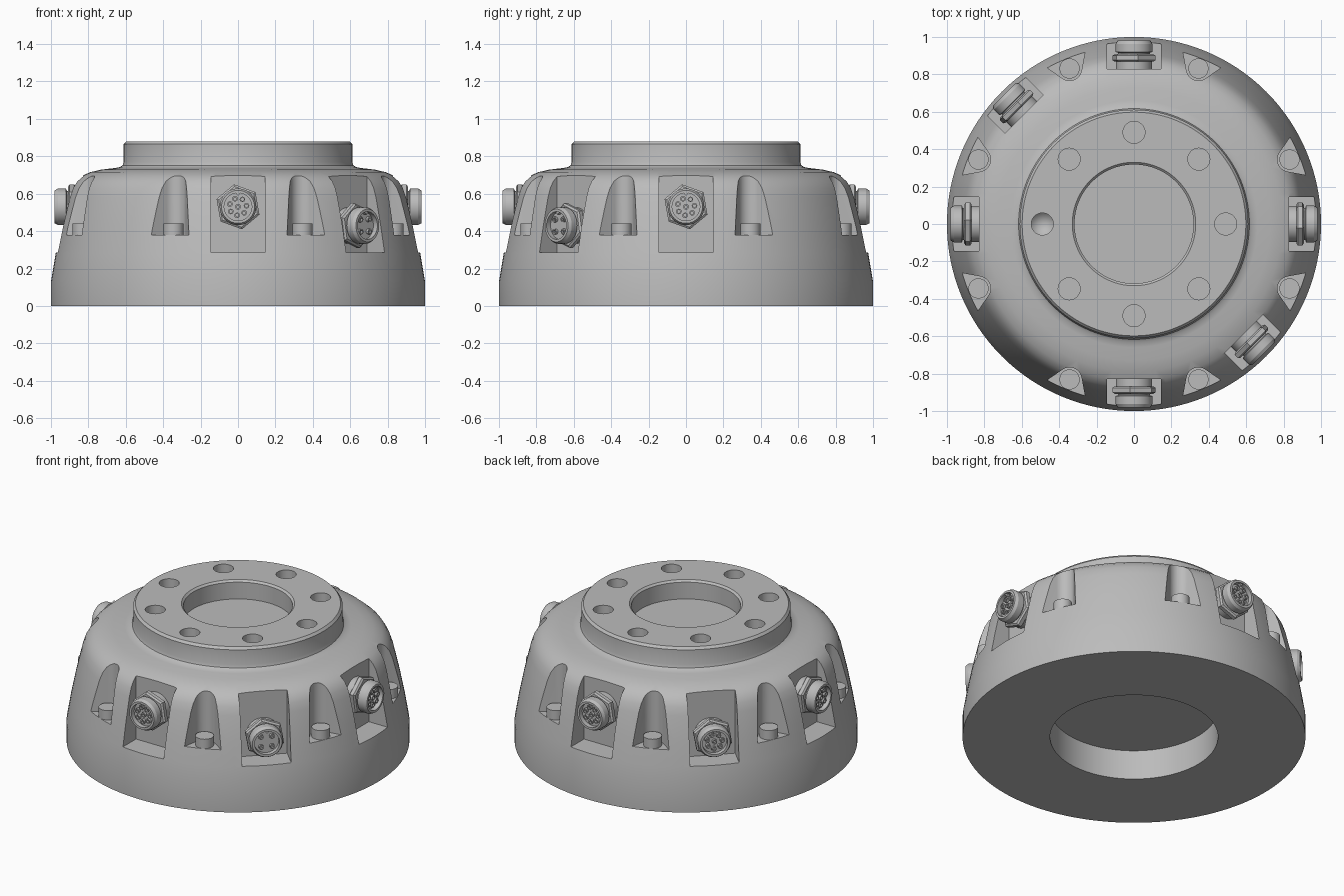
import bpy, bmesh, math
from mathutils import Matrix, Vector

if "Cube" in bpy.data.objects:
    bpy.data.objects.remove(bpy.data.objects["Cube"], do_unlink=True)

grey = bpy.data.materials.new("machined grey")
grey.use_nodes = True
colour = (0.5, 0.5, 0.5, 1)
grey.diffuse_color = colour
grey.node_tree.nodes["Principled BSDF"].inputs["Base Color"].default_value = colour


def lathe(bm, profile, segs, matrix=Matrix(), phase=0.0):
    """Spin a closed (radius, height) profile; radius 0 becomes a pole."""
    rings = []
    for r, z in profile:
        if r == 0:
            rings.append([bm.verts.new(matrix @ Vector((0, 0, z)))] * segs)
        else:
            angles = [phase + math.tau * i / segs for i in range(segs)]
            rings.append([bm.verts.new(matrix @ Vector((r * math.cos(a), r * math.sin(a), z)))
                          for a in angles])
    for low, high in zip(rings, rings[1:]):
        for i in range(segs):
            j = (i + 1) % segs
            corners = list(dict.fromkeys((low[i], low[j], high[j], high[i])))
            bm.faces.new(corners)


def cylinder(bm, r, z0, z1, segs, matrix=Matrix(), phase=0.0):
    lathe(bm, [(0, z0), (r, z0), (r, z1), (0, z1)], segs, matrix, phase)


def prism(bm, outline, z0, z1, matrix):
    """Extrude a flat outline from z0 to z1."""
    base = bm.faces.new([bm.verts.new(matrix @ Vector((x, y, z0))) for x, y in outline])
    grown = bmesh.ops.extrude_face_region(bm, geom=[base])["geom"]
    bmesh.ops.translate(bm, vec=(0, 0, z1 - z0),
                        verts=[v for v in grown if isinstance(v, bmesh.types.BMVert)])


def finish(bm, name):
    bmesh.ops.recalc_face_normals(bm, faces=bm.faces)
    mesh = bpy.data.meshes.new(name)
    bm.to_mesh(mesh)
    bm.free()
    mesh.materials.append(grey)
    obj = bpy.data.objects.new(name, mesh)
    bpy.context.collection.objects.link(obj)
    return obj


def activate(obj):
    bpy.ops.object.select_all(action='DESELECT')
    obj.select_set(True)
    bpy.context.view_layer.objects.active = obj


def smooth(obj):
    activate(obj)
    bpy.ops.object.shade_smooth_by_angle(angle=math.radians(28))


def turn(degrees):
    return Matrix.Rotation(math.radians(degrees), 4, 'Z')


# Domed housing with raised flange, shallow top bore and wide bottom bore
bm = bmesh.new()
lathe(bm, [(0, 0.19), (0.49, 0.19), (0.49, 0), (1, 0), (1, 0.13), (0.975, 0.28),
           (0.945, 0.43), (0.91, 0.58), (0.893, 0.63), (0.872, 0.665), (0.84, 0.693),
           (0.79, 0.715), (0.73, 0.729), (0.66, 0.737), (0.632, 0.742), (0.617, 0.752),
           (0.611, 0.77), (0.611, 0.865), (0.598, 0.88), (0.33, 0.88), (0.318, 0.868),
           (0.318, 0.76), (0, 0.76)], 128)
housing = finish(bm, "housing")

# Cutters: flange bolt holes, screw recesses and connector pockets
bm = bmesh.new()
for k in range(8):
    hole = turn(45 * k) @ Matrix.Translation((0.49, 0, 0))
    tip = 0.69 if k == 4 else 0.75
    lathe(bm, [(0, tip), (0.059, 0.75), (0.059, 1), (0, 1)], 32, hole)

    flare = math.radians(33)
    reach = 0.25
    arc = [math.pi / 2 + flare + (math.pi - 2 * flare) * i / 12 for i in range(13)]
    outline = [(0.9 + 0.065 * math.cos(a), 0.065 * math.sin(a)) for a in arc]
    x, y = outline[0]
    tail = (x + reach * math.cos(flare), y + reach * math.sin(flare))
    outline = [tail] + outline + [(tail[0], -tail[1])]
    prism(bm, outline, 0.38, 0.9, turn(22.5 + 45 * k))

straight = [0, 90, 180, 270]
diagonal = [135, 315]
for angle in straight + diagonal:
    pocket = [(0.83, -0.145), (1.2, -0.145), (1.2, 0.145), (0.83, 0.145)]
    prism(bm, pocket, 0.285, 0.9, turn(angle))
cutter = finish(bm, "recess_cutter")
cutter.hide_render = True

cut = housing.modifiers.new("recesses", 'BOOLEAN')
cut.operation = 'DIFFERENCE'
cut.solver = 'EXACT'
cut.object = cutter
activate(housing)
bpy.ops.object.modifier_apply(modifier=cut.name)
bpy.data.objects.remove(cutter, do_unlink=True)
smooth(housing)

# Round screw heads standing in the recesses
for k in range(8):
    bm = bmesh.new()
    cylinder(bm, 0.054, 0.37, 0.44, 32, turn(22.5 + 45 * k) @ Matrix.Translation((0.9, 0, 0)))
    smooth(finish(bm, f"screw_head_{k + 1}"))


# Panel connectors: threaded barrel, hex nut, open collar and contacts
def connector(angle, height, contacts, name):
    out = (Matrix.Translation((0, 0, height)) @ turn(angle)
           @ Matrix.Rotation(math.pi / 2, 4, 'Y'))
    bm = bmesh.new()
    lathe(bm, [(0, 0.82), (0.097, 0.82), (0.097, 0.87), (0.085, 0.875), (0.085, 0.915),
               (0.098, 0.92), (0.098, 0.962), (0.088, 0.98), (0.074, 0.98), (0.074, 0.95),
               (0, 0.95)], 40, out)
    smooth(finish(bm, name + "_barrel"))

    bm = bmesh.new()
    lathe(bm, [(0, 0.868), (0.11, 0.868), (0.122, 0.876), (0.122, 0.9), (0.11, 0.908),
               (0, 0.908)], 6, out, math.radians(10))
    finish(bm, name + "_hex_nut")

    bm = bmesh.new()
    ring = 4 if contacts == 4 else contacts - 1
    spots = [(0.046 * math.cos(math.tau * i / ring + 0.8),
              0.046 * math.sin(math.tau * i / ring + 0.8)) for i in range(ring)]
    if contacts > 4:
        spots.append((0, 0))
    for x, y in spots:
        # each contact is a small open socket
        lathe(bm, [(0, 0.952), (0.008, 0.952), (0.008, 0.966), (0.015, 0.966),
                   (0.015, 0.945), (0, 0.945)], 12, out @ Matrix.Translation((x, y, 0)))
    cylinder(bm, 0.012, 0.945, 0.972, 4, out @ Matrix.Translation((-0.07, 0, 0)))
    smooth(finish(bm, name + "_contacts"))


for i, angle in enumerate(straight):
    connector(angle, 0.53, 8, f"side_connector_{i + 1}")
connector(135, 0.43, 8, "rear_diagonal_connector")
connector(315, 0.43, 4, "front_diagonal_connector")
